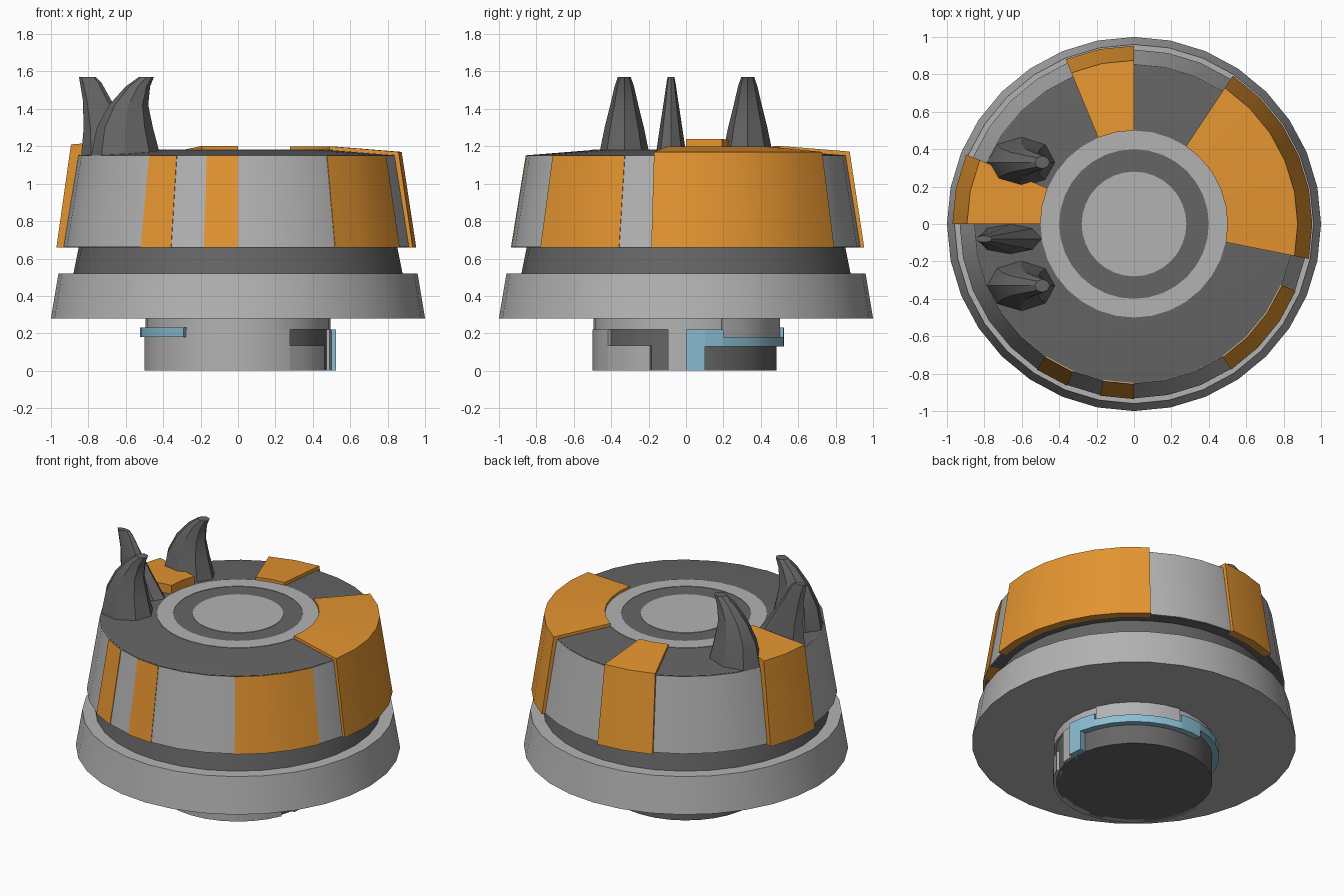
import bpy, bmesh
from math import radians, cos, sin, pi

if "Cube" in bpy.data.objects:
    bpy.data.objects.remove(bpy.data.objects["Cube"])

STEP = 11.25  # 32 sides per full turn


def material(name, rgb):
    m = bpy.data.materials.new(name)
    m.diffuse_color = (*rgb, 1)
    m.use_nodes = True
    m.node_tree.nodes["Principled BSDF"].inputs["Base Color"].default_value = m.diffuse_color
    return m


LIGHT = material("light_grey", (0.45, 0.45, 0.45))
DARK = material("dark_grey", (0.13, 0.13, 0.13))
ORANGE = material("orange", (0.78, 0.30, 0.03))
BLUE = material("light_blue", (0.26, 0.52, 0.66))


def finish(name, bm, mat):
    bmesh.ops.remove_doubles(bm, verts=bm.verts, dist=1e-5)
    bmesh.ops.recalc_face_normals(bm, faces=bm.faces)
    me = bpy.data.meshes.new(name)
    bm.to_mesh(me)
    bm.free()
    me.materials.append(mat)
    me.shade_smooth()
    me.set_sharp_from_angle(angle=radians(30))
    ob = bpy.data.objects.new(name, me)
    bpy.context.collection.objects.link(ob)
    return ob


def sector(name, profile, mat, a0=0, a1=360):
    """Sweep a closed (radius, z) profile around z from a0 to a1 degrees."""
    bm = bmesh.new()
    full = a1 - a0 >= 360
    n = max(1, round((a1 - a0) / STEP))
    rings = []
    for i in range(n if full else n + 1):
        a = radians(a0 + (a1 - a0) * i / n)
        rings.append([bm.verts.new((r * cos(a), r * sin(a), z)) for r, z in profile])
    k = len(profile)
    for i in range(n):
        p, q = rings[i], rings[(i + 1) % len(rings)]
        for j in range(k):
            if profile[j][0] == 0 and profile[(j + 1) % k][0] == 0:
                continue  # on the axis
            bm.faces.new((p[j], q[j], q[(j + 1) % k], p[(j + 1) % k]))
    if not full:
        bm.faces.new(rings[0])
        bm.faces.new(rings[-1])
    return finish(name, bm, mat)


def box(r0, r1, z0, z1):
    return [(r0, z0), (r1, z0), (r1, z1), (r0, z1)]


def horn(name, yc, sections):
    """Loft eight-sided ovals given as (z, x_min, x_max, half_width)."""
    bm = bmesh.new()
    rings = []
    for z, x0, x1, w in sections:
        rings.append([bm.verts.new(((x0 + x1) / 2 + (x1 - x0) / 2 * cos(i * pi / 4),
                                    yc + w * sin(i * pi / 4), z)) for i in range(8)])
    for p, q in zip(rings, rings[1:]):
        for i in range(8):
            bm.faces.new((p[i], p[(i + 1) % 8], q[(i + 1) % 8], q[i]))
    bm.faces.new(rings[0])
    bm.faces.new(rings[-1])
    return finish(name, bm, DARK)


# Bayonet base: dark core inside a light shell with slots
sector("base_core", [(0, 0), (0.483, 0), (0.483, 0.29), (0, 0.29)], DARK)
sector("base_collar", box(0.46, 0.495, 0.22, 0.3), LIGHT)
sector("base_shell_front", box(0.46, 0.5, 0, 0.22), LIGHT, 180, 303.75)
sector("base_shell_slot_lip", box(0.46, 0.5, 0, 0.135), LIGHT, 303.75, 337.5)
sector("base_shell_side", box(0.46, 0.5, 0, 0.22), LIGHT, 348.75, 360)
sector("base_collar_tab", box(0.46, 0.505, 0.17, 0.28), LIGHT, 22.5, 84)

# Blue locking band running around the base
for i, (a0, a1, z0, z1) in enumerate([(0, 11.25, 0, 0.22), (11.25, 22.5, 0.13, 0.22),
                                      (22.5, 84, 0.13, 0.18), (84, 101.25, 0.13, 0.23),
                                      (101.25, 236.25, 0.18, 0.23)]):
    sector(f"locking_band_{i + 1}", box(0.46, 0.525, z0, z1), BLUE, a0, a1)

# Flange, neck and drum
sector("flange", [(0, 0.28), (1.0, 0.28), (0.96, 0.52), (0, 0.52)], LIGHT)
sector("neck", [(0.7, 0.5), (0.88, 0.52), (0.85, 0.67), (0.7, 0.67)], DARK)
sector("drum_underside", box(0.7, 0.925, 0.66, 0.67), DARK)
sector("drum_wall", [(0.8, 0.662), (0.932, 0.662), (0.853, 1.15), (0.8, 1.14)], LIGHT)
sector("drum_top", [(0.45, 1.12), (0.83, 1.12), (0.85, 1.152), (0.5, 1.18), (0.45, 1.18)], DARK)

# Concentric rings on the top
sector("top_outer_ring", box(0.4, 0.5, 1.12, 1.183), LIGHT)
sector("top_middle_ring", box(0.28, 0.4, 1.12, 1.18), DARK)
sector("top_disc", [(0, 1.12), (0.28, 1.12), (0.28, 1.183), (0, 1.183)], LIGHT)


# Raised orange panels that wrap over the rim
def wrap(lift, out):
    return [(0.5, 1.16), (0.5, 1.18 + lift), (0.857 + out, 1.15 + lift),
            (0.935 + out, 0.658), (0.9, 0.658), (0.82, 1.13)]


sector("wrap_panel_large", wrap(0.02, 0.018), ORANGE, -11.25, 56.25)
sector("wrap_panel_back", wrap(0.022, 0.018), ORANGE, 90, 112.5)
sector("wrap_panel_left", wrap(0.06, 0.036), ORANGE, 157.5, 180)

# Flush orange panels on the drum wall
WALL = [(0.85, 0.66), (0.936, 0.66), (0.857, 1.151), (0.82, 1.14)]
for i, (a0, a1) in enumerate([(236.25, 247.5), (258.75, 270), (303.75, 337.5)]):
    sector(f"wall_panel_{i + 1}", WALL, ORANGE, a0, a1)

# Three curved horns: a pair leaning inward, a middle one leaning outward
INWARD = [(1.13, -0.79, -0.41, 0.14), (1.3, -0.755, -0.455, 0.105), (1.42, -0.69, -0.48, 0.075),
          (1.52, -0.6, -0.47, 0.052), (1.57, -0.53, -0.45, 0.035)]
OUTWARD = [(1.13, -0.84, -0.46, 0.085), (1.3, -0.825, -0.58, 0.06), (1.45, -0.83, -0.68, 0.037),
           (1.54, -0.845, -0.73, 0.024), (1.57, -0.85, -0.76, 0.018)]
for side, tag in ((-1, "front"), (1, "back")):
    horn(f"horn_{tag}", side * 0.33, INWARD)
horn("horn_middle", -0.08, OUTWARD)
